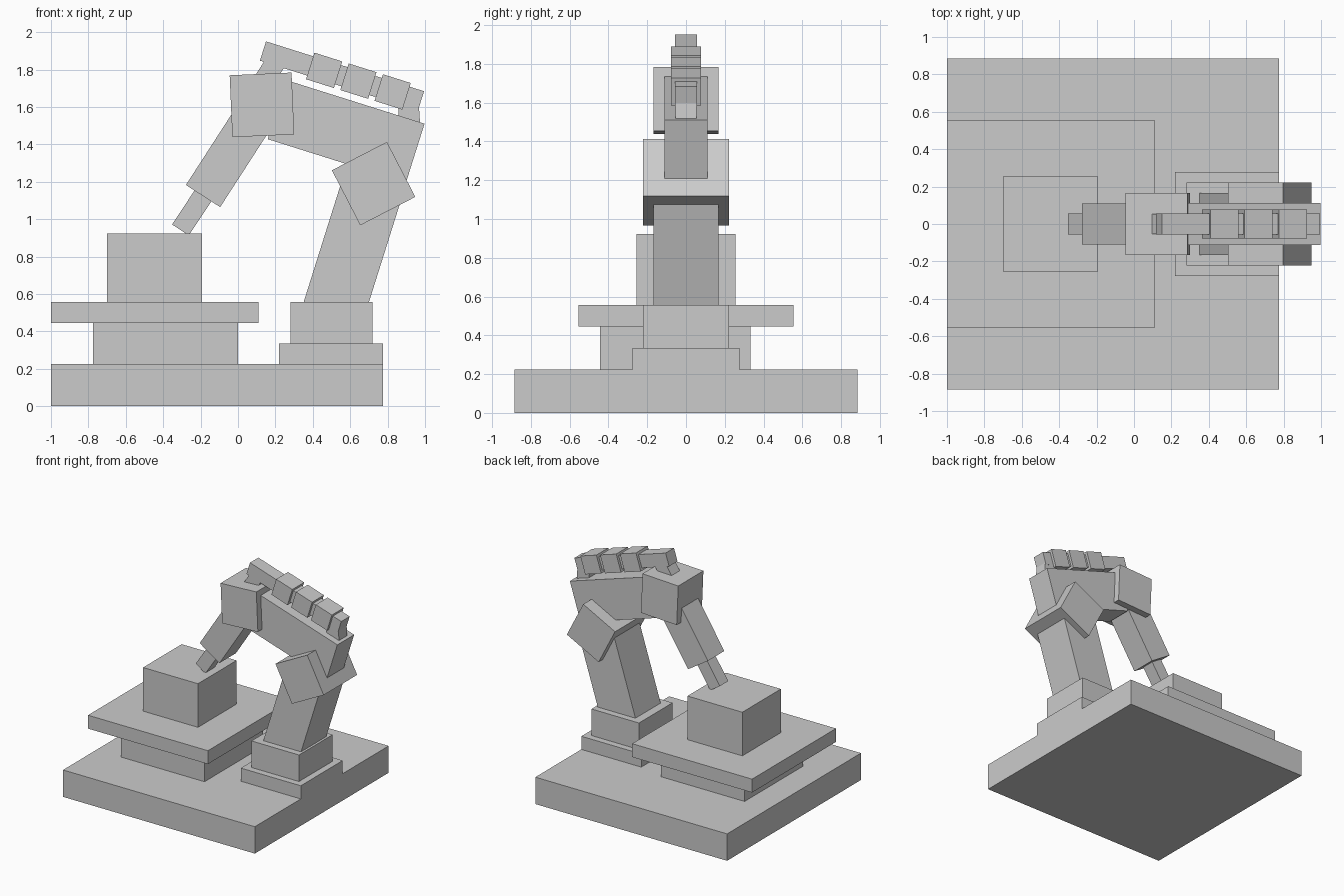
import bpy
from math import radians, atan2, hypot, sin, cos

if "Cube" in bpy.data.objects:
    bpy.data.objects.remove(bpy.data.objects["Cube"])


def box(name, x, y, z, size, tilt=0.0):
    """Box centred at x, y, z, tilted about the y axis (radians)."""
    bpy.ops.mesh.primitive_cube_add(size=1, location=(x, y, z))
    ob = bpy.context.object
    ob.name = name
    ob.scale = size
    ob.rotation_euler = (0, tilt, 0)
    bpy.ops.object.transform_apply(location=False, rotation=False, scale=True)
    return ob


def slab(name, x0, x1, y0, y1, z0, z1):
    """Upright box given by its limits."""
    return box(name, (x0 + x1) / 2, (y0 + y1) / 2, (z0 + z1) / 2,
               (x1 - x0, y1 - y0, z1 - z0))


def limb(name, start, end, thick, wide):
    """Bar running between two (x, z) points in the y = 0 plane."""
    dx, dz = end[0] - start[0], end[1] - start[1]
    return box(name, (start[0] + end[0]) / 2, 0, (start[1] + end[1]) / 2,
               (thick, wide, hypot(dx, dz)), atan2(dx, dz))


# Floor plate and work table with its workpiece
slab("floor_plate", -1, 0.775, -0.885, 0.885, 0, 0.225)
slab("table_pedestal", -0.775, 0, -0.443, 0.332, 0.225, 0.445)
slab("table_top", -1, 0.11, -0.555, 0.555, 0.445, 0.557)
slab("workpiece", -0.70, -0.192, -0.255, 0.255, 0.557, 0.922)

# Robot foot
slab("robot_foot", 0.22, 0.775, -0.277, 0.277, 0.225, 0.335)
slab("robot_turntable", 0.28, 0.72, -0.222, 0.222, 0.335, 0.557)

# Arm segments and joints
lean = radians(17.5)
limb("lower_arm", (0.492, 0.45), (0.725, 1.19), 0.333, 0.333)
box("elbow_joint", 0.725, 0, 1.19, (0.331, 0.443, 0.331), radians(-27.3))
box("upper_arm", 0.578, 0, 1.469, (0.775, 0.222, 0.331), lean)
box("wrist_joint", 0.128, 0, 1.611, (0.331, 0.333, 0.331), radians(-2.5))
limb("forearm", (-0.187, 1.1235), (0.128, 1.611), 0.218, 0.218)
limb("tool_tip", (-0.308, 0.942), (-0.157, 1.170), 0.107, 0.111)

# Cable along the upper arm: tube, three sleeves and two end posts
cx, cz = 0.556, 1.7655
box("cable", cx, 0, cz, (0.886, 0.111, 0.108), lean)
for i, t in enumerate((-0.10, 0.092, 0.284)):
    box(f"cable_sleeve_{i + 1}", cx + t * cos(lean), 0, cz - t * sin(lean),
        (0.156, 0.156, 0.149), lean)
box("cable_post_rear", 0.915, 0, 1.555, (0.111, 0.109, 0.16), radians(-4))
limb("cable_post_front", (0.125, 1.72), (0.215, 1.86), 0.108, 0.109)
